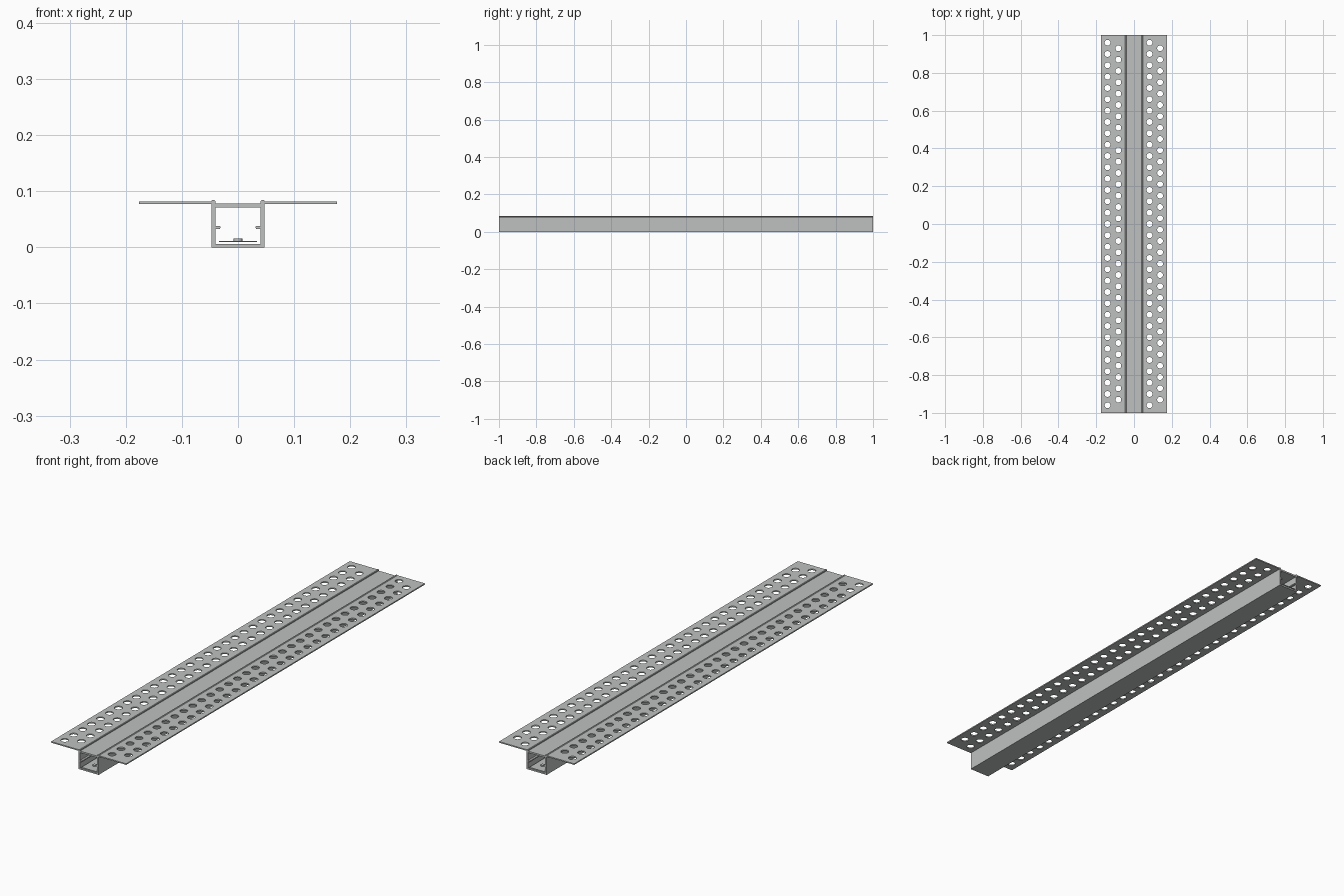
import bpy, bmesh
from mathutils import Matrix

cube = bpy.data.objects.get("Cube")
if cube:
    bpy.data.objects.remove(cube, do_unlink=True)

LENGTH = 2.0
PITCH = 0.06


def material(name, rgb):
    m = bpy.data.materials.new(name)
    m.use_nodes = True
    m.diffuse_color = (*rgb, 1)
    m.node_tree.nodes["Principled BSDF"].inputs["Base Color"].default_value = (*rgb, 1)
    return m


grey = material("aluminium grey", (0.52, 0.53, 0.53))


def add_object(name, bm):
    bmesh.ops.recalc_face_normals(bm, faces=bm.faces)
    mesh = bpy.data.meshes.new(name)
    bm.to_mesh(mesh)
    bm.free()
    mesh.materials.append(grey)
    obj = bpy.data.objects.new(name, mesh)
    bpy.context.collection.objects.link(obj)
    return obj


def extrude_half(name, points):
    """Extrude a right-hand section along y and mirror it across x = 0."""
    bm = bmesh.new()
    face = bm.faces.new([bm.verts.new((x, -LENGTH / 2, z)) for x, z in points])
    new = bmesh.ops.extrude_face_region(bm, geom=[face], use_keep_orig=True)["geom"]
    verts = [v for v in new if isinstance(v, bmesh.types.BMVert)]
    bmesh.ops.translate(bm, verts=verts, vec=(0, LENGTH, 0))
    # Open the section where the two halves join
    seam = [f for f in bm.faces if all(abs(v.co.x) < 1e-6 for v in f.verts)]
    bmesh.ops.delete(bm, geom=seam, context="FACES")
    obj = add_object(name, bm)
    mirror = obj.modifiers.new("Mirror", "MIRROR")
    mirror.use_axis[0] = True
    mirror.use_clip = True
    mirror.merge_threshold = 0.0001
    return obj


# Channel with closed box, raised lips, inner ledges and side flanges
section = [
    (0, 0), (0.047, 0), (0.047, 0.077), (0.176, 0.077), (0.176, 0.082),
    (0.048, 0.082), (0.046, 0.084), (0.042, 0.084), (0.040, 0.082),
    (0.040, 0.078), (0, 0.078),
    (0, 0.071), (0.040, 0.071), (0.040, 0.038), (0.032, 0.038),
    (0.031, 0.036), (0.032, 0.033), (0.040, 0.033), (0.040, 0.006), (0, 0.006),
]
channel = extrude_half("perforated_channel", section)

# Staggered rows of drill holes in both flanges
bm = bmesh.new()
for x, count in ((-0.140, 33), (-0.083, 32), (0.082, 33), (0.138, 32)):
    for i in range(count):
        y = (i - (count - 1) / 2) * PITCH
        bmesh.ops.create_cone(bm, cap_ends=True, segments=20, radius1=0.0155,
                              radius2=0.0155, depth=0.04,
                              matrix=Matrix.Translation((x, y, 0.08)))
drills = add_object("hole_cutter", bm)
drills.hide_render = True
cut = channel.modifiers.new("Holes", "BOOLEAN")
cut.operation = "DIFFERENCE"
cut.solver = "EXACT"
cut.object = drills

# Bake the holes and discard the cutter
bpy.context.view_layer.update()
baked = bpy.data.meshes.new_from_object(
    channel.evaluated_get(bpy.context.evaluated_depsgraph_get()))
channel.modifiers.clear()
channel.data = baked
bpy.data.objects.remove(drills, do_unlink=True)

# Thin strip just above the channel floor
strip = extrude_half("inner_strip", [(0, 0.009), (0.034, 0.009),
                                     (0.034, 0.011), (0, 0.011)])

# Row of small round chips on the strip
bm = bmesh.new()
for i in range(33):
    y = (i - 16) * PITCH
    bmesh.ops.create_cone(bm, cap_ends=True, segments=16, radius1=0.008,
                          radius2=0.008, depth=0.005,
                          matrix=Matrix.Translation((0, y, 0.0135)))
chips = add_object("strip_chips", bm)
